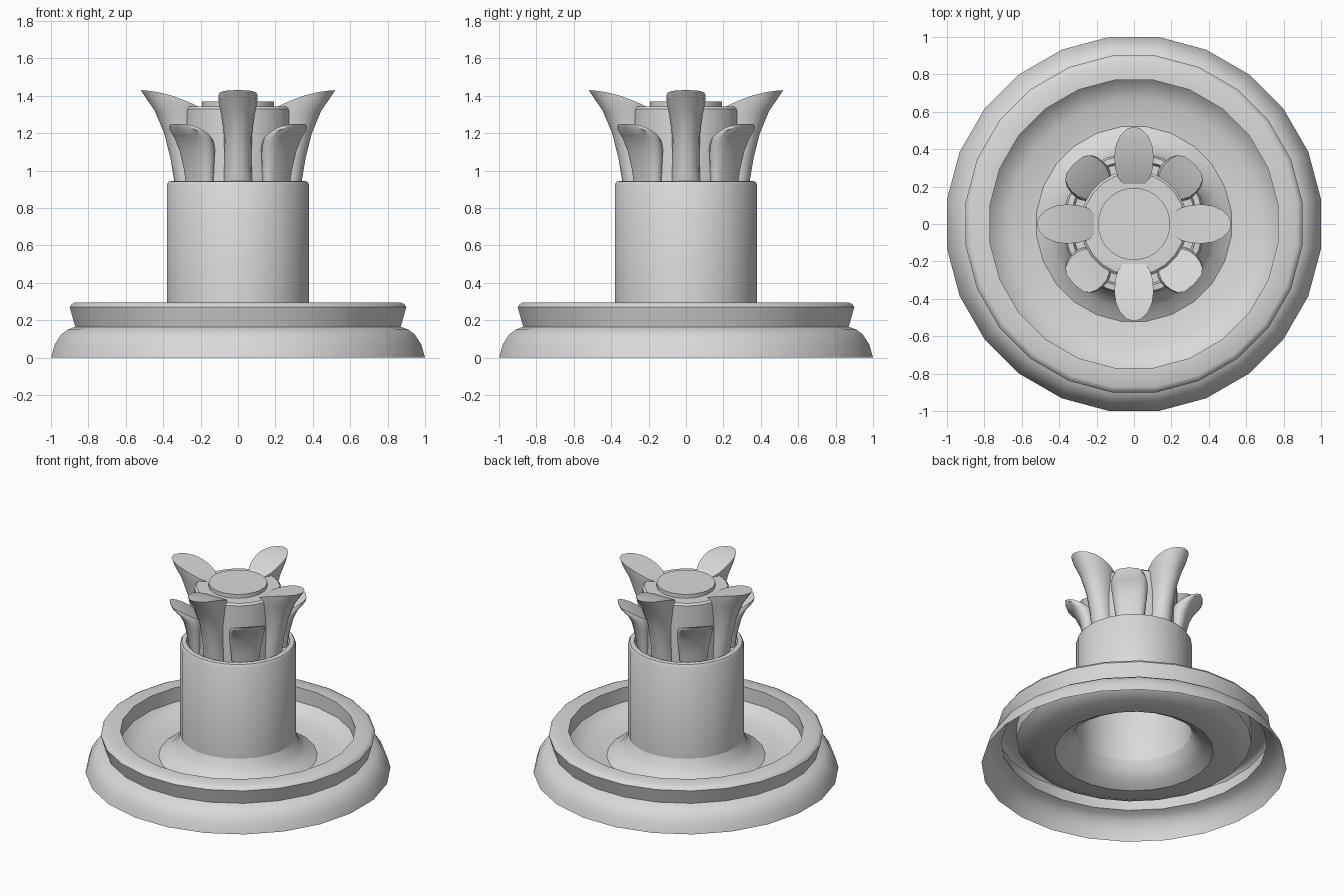
import bpy
import bmesh
from math import cos, sin, pi, radians

cube = bpy.data.objects.get("Cube")
if cube:
    bpy.data.objects.remove(cube, do_unlink=True)

stone = bpy.data.materials.new("light_grey_stone")
stone.use_nodes = True
colour = (0.7, 0.7, 0.7, 1)
stone.diffuse_color = colour
stone.node_tree.nodes["Principled BSDF"].inputs["Base Color"].default_value = colour

SIDES = 24


def finish(bm, name, angle=32):
    bmesh.ops.recalc_face_normals(bm, faces=bm.faces)
    mesh = bpy.data.meshes.new(name)
    bm.to_mesh(mesh)
    bm.free()
    mesh.materials.append(stone)
    ob = bpy.data.objects.new(name, mesh)
    bpy.context.collection.objects.link(ob)
    bpy.ops.object.select_all(action="DESELECT")
    ob.select_set(True)
    bpy.context.view_layer.objects.active = ob
    bpy.ops.object.shade_smooth_by_angle(angle=radians(angle))
    return ob


def bridge(bm, lower, upper):
    n = len(lower)
    for i in range(n):
        j = (i + 1) % n
        bm.faces.new((lower[i], lower[j], upper[j], upper[i]))


def lathe(name, profile, cap=False):
    """Revolve (radius, height) points; cap closes the last ring."""
    bm = bmesh.new()
    rings = []
    for r, z in profile:
        r /= cos(pi / SIDES)
        angles = [2 * pi * (i + 0.5) / SIDES for i in range(SIDES)]
        rings.append([bm.verts.new((r * cos(a), r * sin(a), z)) for a in angles])
    for a, b in zip(rings, rings[1:]):
        bridge(bm, a, b)
    if cap:
        bm.faces.new(rings[-1])
    return finish(bm, name)


def petal(name, sections, blunt, sag, turn):
    """Loft leaf-shaped sections: inner r, inner z, outer r, outer z, half width."""
    bm = bmesh.new()
    rings = []
    n = 16
    for k, (ri, zi, ro, zo, hw) in enumerate(sections):
        ring = []
        for i in range(n):
            t = 2 * pi * i / n
            c, s = cos(t), sin(t)
            # the outer end keeps its taper, the inner end is squared off
            power = blunt if c > 0 else 0.6
            u = (1 + c) / 2
            y = hw * abs(s) ** power * (1 if s > 0 else -1)
            z = zi + (zo - zi) * u
            if k == len(sections) - 1:
                z += sag * 4 * u * (1 - u)
            ring.append(bm.verts.new((ri + (ro - ri) * u, y, z)))
        rings.append(ring)
    for a, b in zip(rings, rings[1:]):
        bridge(bm, a, b)
    # close the top with strips running across the leaf
    top = rings[-1]
    bm.faces.new((top[0], top[1], top[-1]))
    for i in range(1, n // 2 - 1):
        bm.faces.new((top[i], top[i + 1], top[n - i - 1], top[n - i]))
    bm.faces.new((top[n // 2 - 1], top[n // 2], top[n // 2 + 1]))
    ob = finish(bm, name, 40)
    ob.rotation_euler.z = turn
    return ob


# Open shell: rounded foot, flared rim, basin and the flare under the column
lathe("foot", [(1.0, 0), (0.98, 0.07), (0.945, 0.125), (0.91, 0.15), (0.87, 0.165)])
lathe("basin", [(0.87, 0.165), (0.9, 0.27), (0.89, 0.285), (0.87, 0.295), (0.77, 0.295),
                (0.77, 0.19), (0.735, 0.155), (0.66, 0.125), (0.52, 0.11),
                (0.45, 0.15), (0.405, 0.2), (0.38, 0.26)])

# Hollow column with a softened top edge
lathe("column", [(0.38, 0.26), (0.38, 0.925), (0.37, 0.942), (0.34, 0.945),
                 (0.33, 0.91), (0.27, 0.91)])

# Core and the round plate on top
lathe("core", [(0.285, 0.91), (0.285, 1.33), (0.272, 1.342)], cap=True)
lathe("top_plate", [(0.192, 1.34), (0.192, 1.37)], cap=True)

# Four tall petals on the axes and four short ones between them
tall = [(0.2, 0.91, 0.335, 0.91, 0.078),
        (0.2, 1.06, 0.36, 1.06, 0.072),
        (0.2, 1.18, 0.395, 1.2, 0.075),
        (0.2, 1.28, 0.445, 1.32, 0.09),
        (0.2, 1.33, 0.5, 1.4, 0.103),
        (0.2, 1.335, 0.52, 1.43, 0.105)]
short = [(0.25, 0.91, 0.325, 0.91, 0.09),
         (0.25, 1.0, 0.34, 1.01, 0.1),
         (0.25, 1.07, 0.365, 1.11, 0.112),
         (0.25, 1.11, 0.405, 1.19, 0.12),
         (0.25, 1.13, 0.45, 1.235, 0.12),
         (0.25, 1.14, 0.455, 1.25, 0.112)]
for i in range(4):
    quarter = i * pi / 2
    petal(f"tall_petal_{i + 1}", tall, 1.0, 0.02, quarter)
    petal(f"short_petal_{i + 1}", short, 0.55, 0.01, quarter + pi / 4)
